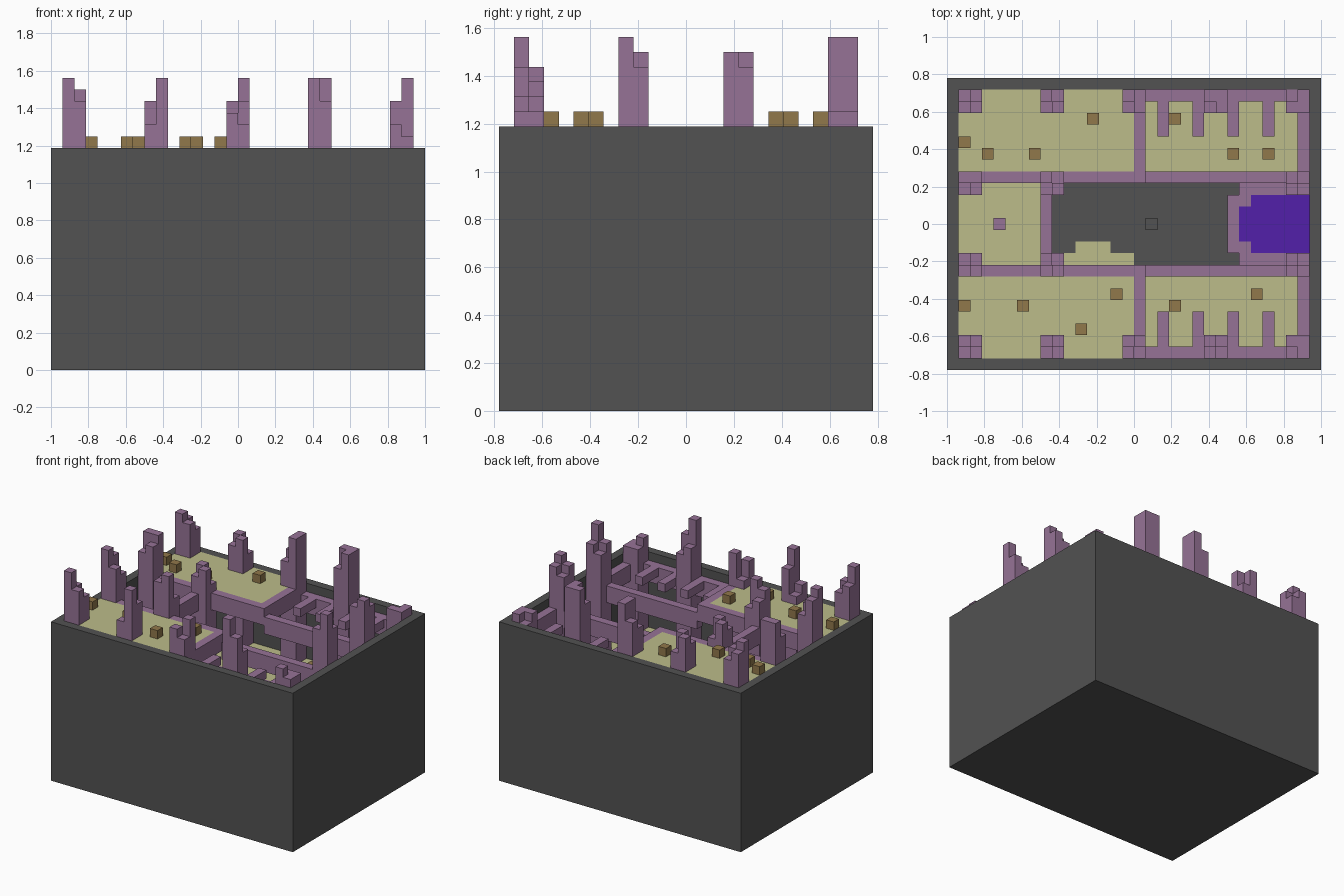
import bpy
import bmesh
from mathutils import Matrix, Vector

if "Cube" in bpy.data.objects:
    bpy.data.objects.remove(bpy.data.objects["Cube"], do_unlink=True)

# Everything sits on a regular grid of cells
CELL = 1 / 16
NX, NY = 32, 25
GROUND, MIDDLE, TOP = 1, 10, 19


def material(name, colour):
    mat = bpy.data.materials.new(name)
    mat.use_nodes = True
    mat.diffuse_color = (*colour, 1)
    mat.node_tree.nodes["Principled BSDF"].inputs["Base Color"].default_value = (*colour, 1)
    return mat


grey = material("dark_grey", (.085, .085, .085))
stone = material("mauve_stone", (.305, .171, .305))
sand = material("pale_sand", (.503, .503, .254))
wood = material("crate_brown", (.283, .188, .07))
violet = material("deep_violet", (.084, .014, .402))


def add_block(bm, low, high):
    """Add a box spanning two grid corners."""
    a, b = Vector(low), Vector(high)
    centre = (a + b) / 2 - Vector((NX / 2, NY / 2, 0))
    size = b - a
    matrix = Matrix.Translation(centre * CELL) @ Matrix.Diagonal((*(size * CELL), 1))
    return bmesh.ops.create_cube(bm, size=1, matrix=matrix)


def finish(name, bm, mat):
    mesh = bpy.data.meshes.new(name)
    bm.normal_update()
    bm.to_mesh(mesh)
    bm.free()
    mesh.materials.append(mat)
    obj = bpy.data.objects.new(name, mesh)
    bpy.context.collection.objects.link(obj)
    return obj


def blocks(name, mat, spans):
    bm = bmesh.new()
    for low, high in spans:
        add_block(bm, low, high)
    return finish(name, bm, mat)


def slab(x0, x1, y0, y1, top, thick=1):
    return (x0, y0, top - thick), (x1, y1, top)


def both_sides(spans):
    """Repeat spans mirrored front to back."""
    flipped = [((a[0], NY - b[1], a[2]), (b[0], NY - a[1], b[2])) for a, b in spans]
    return spans + flipped


# Open outer shell
bm = bmesh.new()
add_block(bm, (0, 0, 0), (NX, NY, TOP))
bm.normal_update()
lid = max(bm.faces, key=lambda f: f.calc_center_median().z)
bmesh.ops.inset_region(bm, faces=[lid], thickness=CELL, use_even_offset=True)
inner = bmesh.ops.extrude_discrete_faces(bm, faces=[lid])["faces"][0]
bmesh.ops.translate(bm, verts=inner.verts, vec=(0, 0, (GROUND - TOP) * CELL))
finish("outer_shell", bm, grey)

# Upper floors on the right-hand wings and their stone edging
blocks("upper_floor", sand, both_sides([slab(1, 16, 1, 8, TOP)]))
blocks("upper_edging", stone, both_sides([
    slab(1, 17, 8, 9, TOP, 2),
    slab(16, 17, 1, 8, TOP, 2),
]))
blocks("cross_beam", stone, [slab(8, 9, 9, 16, TOP, 2)])

# Bare beams and broken joists over the open wings
frame = [
    slab(17, 31, 8, 9, TOP - 1, 2),
    slab(15, 31, 1, 2, TOP - 1, 2),
    slab(30, 31, 2, 8, TOP - 1, 2),
]
blocks("open_beams", stone, both_sides(frame))
blocks("broken_joists", stone, both_sides(
    [slab(x, x + 1, 2, 5, TOP - 1) for x in range(18, 28, 3)]))

# Middle storey
blocks("middle_floor", sand,
       both_sides([slab(1, 31, 1, 8, MIDDLE)]) + [slab(1, 8, 8, 17, MIDDLE)])
blocks("middle_edging", stone,
       both_sides([slab(8, 31, 8, 9, MIDDLE, 2)]) + [slab(8, 9, 9, 16, MIDDLE, 2)])
blocks("stone_block", stone, [slab(4, 5, 12, 13, MIDDLE + 1)])

# Balcony with a violet carpet
blocks("balcony", stone, [
    slab(24, 25, 10, 15, MIDDLE, 2),
    slab(25, 31, 9, 16, MIDDLE, 2),
])
blocks("carpet", violet, [
    slab(25, 26, 11, 14, MIDDLE + .1, .1),
    slab(26, 31, 10, 15, MIDDLE + .1, .1),
])

# Ground storey
blocks("ground_patch", sand, [
    slab(9, 16, 9, 10, GROUND + .1, .1),
    slab(11, 14, 10, 11, GROUND + .1, .1),
])
blocks("ground_block", grey, [slab(17, 18, 12, 13, GROUND + 1)])

# Ruined posts: grid corner, then top of front pair and back pair of cells
posts = {
    "front": (1, {1: (25, 23, 23, 22), 8: (21, 25, 20, 23), 15: (22, 21, 20, 23),
                  22: (25, 23, 22, 21), 29: (21, 20, 20, 20)}),
    "front_inner": (8, {1: (25, 23, 24, 22), 8: (23, 24, 22, 21), 29: (23, 25, 22, 23)}),
    "back_inner": (15, {1: (22, 23, 24, 24), 8: (21, 22, 22, 20), 29: (23, 24, 22, 23)}),
    "back": (22, {1: (24, 23, 23, 22), 8: (22, 23, 23, 21), 15: (22, 25, 23, 25),
                  22: (23, 25, 25, 25), 29: (20, 20, 19, 20)}),
}
for row, (y, columns) in posts.items():
    for number, (x, tops) in enumerate(columns.items(), 1):
        spans = []
        for k, top in enumerate(tops):
            cx, cy = x + k % 2, y + k // 2
            spans.append(slab(cx, cx + 1, cy, cy + 1, top, top - GROUND))
        blocks(f"{row}_post_{number}", stone, spans)

# Crates
upper = [(1, 19), (3, 18), (7, 18), (12, 21), (1, 5), (6, 5), (11, 3), (14, 6)]
middle = [(19, 21), (24, 18), (27, 18), (19, 5), (26, 6)]
for level, spots in ((TOP, upper), (MIDDLE, middle)):
    for x, y in spots:
        blocks("crate", wood, [slab(x, x + 1, y, y + 1, level + 1)])
